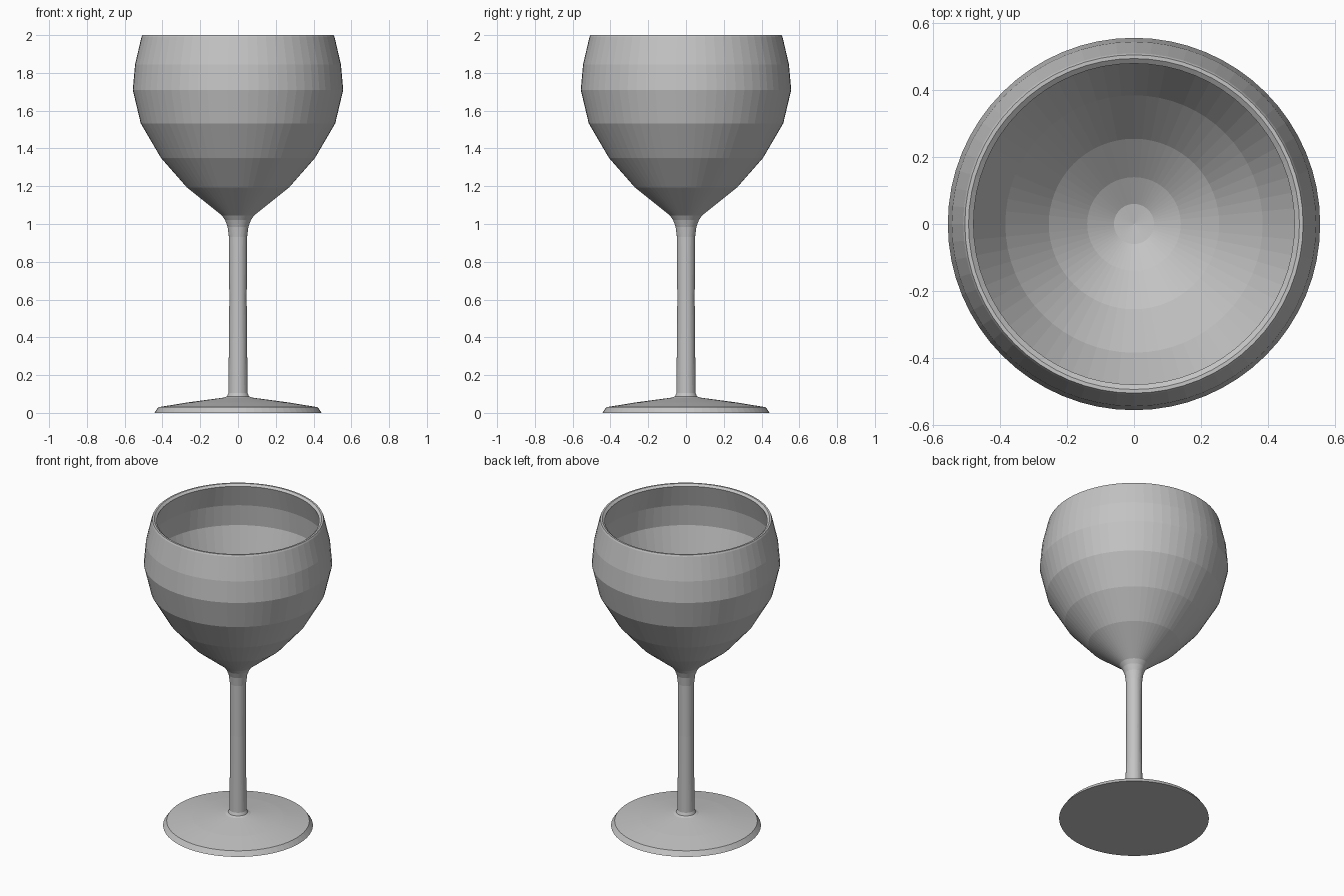
import bpy, bmesh, math

if "Cube" in bpy.data.objects:
    bpy.data.objects.remove(bpy.data.objects["Cube"])

SEGMENTS = 64

# (radius, height) from the centre of the underside, up the outside, then down inside the bowl
foot = [(0, 0), (0.443, 0), (0.422, 0.03), (0.27, 0.055), (0.075, 0.081)]
stem = [(0.058, 0.088), (0.051, 0.105), (0.049, 0.29), (0.046, 0.6), (0.048, 0.93),
        (0.055, 0.985), (0.068, 1.02)]
bowl_outside = [(0.085, 1.045), (0.27, 1.193), (0.408, 1.35), (0.515, 1.533),
                (0.557, 1.71), (0.545, 1.845), (0.511, 1.99)]
rim = [(0.506, 2.0), (0.495, 2.0), (0.48, 1.988)]
bowl_inside = [(0.522, 1.845), (0.534, 1.71), (0.492, 1.54), (0.385, 1.36),
               (0.255, 1.21), (0.14, 1.12), (0.06, 1.078), (0, 1.07)]


def lathe(name, profile, material):
    """Revolve a profile around z into a closed, flat-shaded solid."""
    bm = bmesh.new()
    verts = [bm.verts.new((r, 0, z)) for r, z in profile]
    edges = [bm.edges.new(pair) for pair in zip(verts, verts[1:])]
    bmesh.ops.spin(bm, geom=verts + edges, cent=(0, 0, 0), axis=(0, 0, 1),
                   angle=2 * math.pi, steps=SEGMENTS)
    bmesh.ops.remove_doubles(bm, verts=bm.verts, dist=0.0005)
    bmesh.ops.recalc_face_normals(bm, faces=bm.faces)
    mesh = bpy.data.meshes.new(name)
    bm.to_mesh(mesh)
    bm.free()
    mesh.materials.append(material)
    obj = bpy.data.objects.new(name, mesh)
    bpy.context.collection.objects.link(obj)
    return obj


grey = bpy.data.materials.new("light_grey")
grey.diffuse_color = (0.55, 0.55, 0.55, 1)
grey.use_nodes = True
grey.node_tree.nodes["Principled BSDF"].inputs["Base Color"].default_value = grey.diffuse_color

# Foot, stem and bowl are one continuous turned body
lathe("wine_glass", foot + stem + bowl_outside + rim + bowl_inside, grey)
